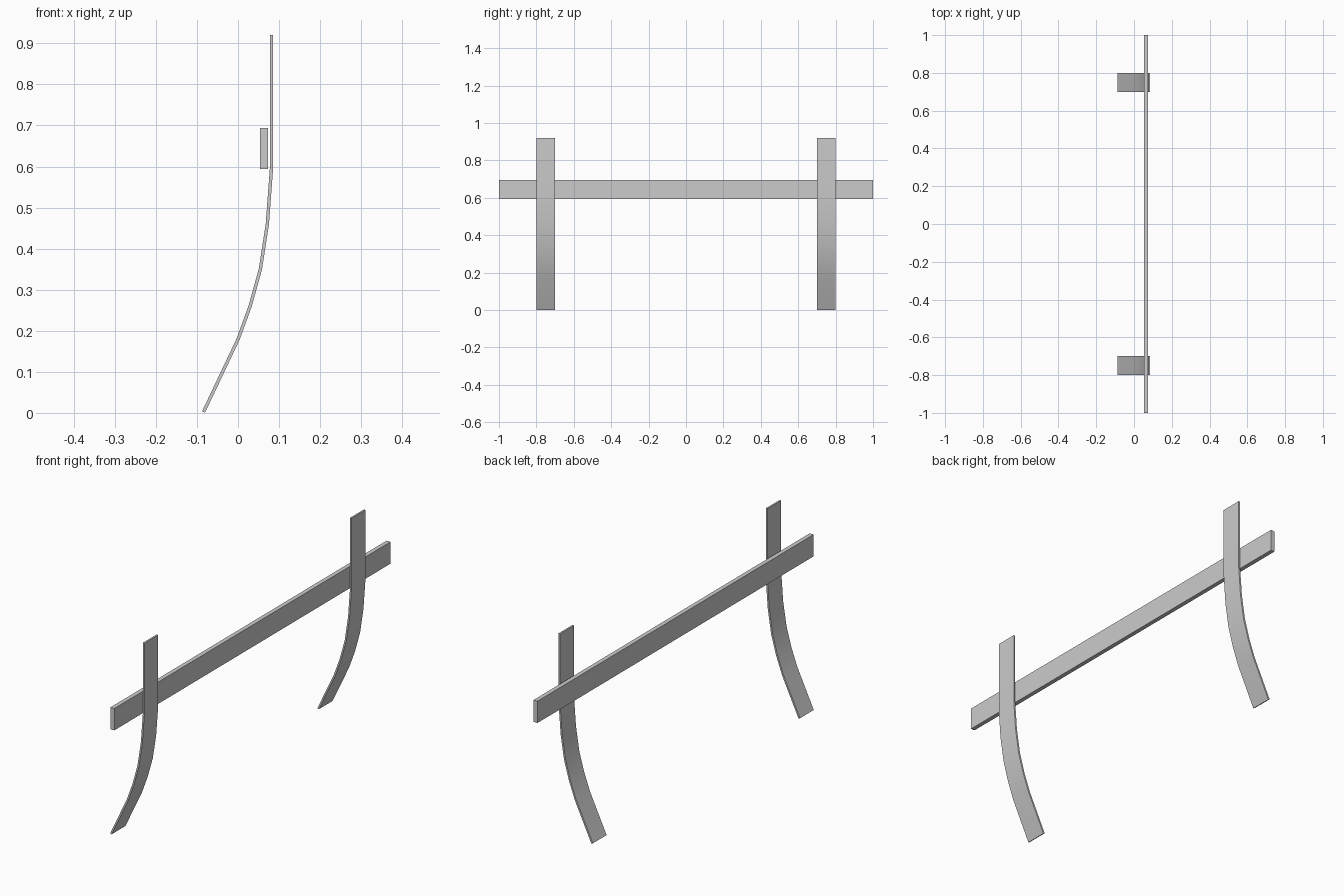
import bpy
import bmesh
from math import radians

cube = bpy.data.objects.get("Cube")
if cube:
    bpy.data.objects.remove(cube, do_unlink=True)

grey = bpy.data.materials.new("plain grey")
grey.use_nodes = True
grey.diffuse_color = (0.6, 0.6, 0.6, 1)
grey.node_tree.nodes["Principled BSDF"].inputs["Base Color"].default_value = (0.6, 0.6, 0.6, 1)


def add_object(name, bm):
    mesh = bpy.data.meshes.new(name)
    bm.to_mesh(mesh)
    bm.free()
    mesh.materials.append(grey)
    obj = bpy.data.objects.new(name, mesh)
    bpy.context.collection.objects.link(obj)
    return obj


# Horizontal rail
bm = bmesh.new()
bmesh.ops.create_cube(bm, size=1)
bmesh.ops.scale(bm, vec=(0.02, 2, 0.1), verts=bm.verts)
bmesh.ops.translate(bm, vec=(0.063, 0, 0.644), verts=bm.verts)
add_object("rail", bm)

# Side profile of a leg: (x, z) from top to foot
LEG_PATH = [(0.0815, 0.92), (0.0815, 0.595), (0.0715, 0.46), (0.0545, 0.35),
            (0.0295, 0.26), (0, 0.179), (-0.084, 0.002)]
LEG_WIDTH = 0.1


def add_leg(name, y):
    """Thin curved strip, extruded across its width and thickened."""
    bm = bmesh.new()
    rows = [[bm.verts.new((x, y + side * LEG_WIDTH / 2, z)) for side in (-1, 1)]
            for x, z in LEG_PATH]
    for (a, b), (c, d) in zip(rows, rows[1:]):
        bm.faces.new((a, c, d, b))
    bmesh.ops.recalc_face_normals(bm, faces=bm.faces)
    leg = add_object(name, bm)

    solid = leg.modifiers.new("thickness", "SOLIDIFY")
    solid.thickness = 0.008
    solid.offset = 0
    solid.use_even_offset = True

    bpy.ops.object.select_all(action="DESELECT")
    leg.select_set(True)
    bpy.context.view_layer.objects.active = leg
    bpy.ops.object.modifier_apply(modifier=solid.name)
    bpy.ops.object.shade_smooth_by_angle(angle=radians(30))


# Pair of curved legs
add_leg("front_leg", -0.75)
add_leg("back_leg", 0.75)
